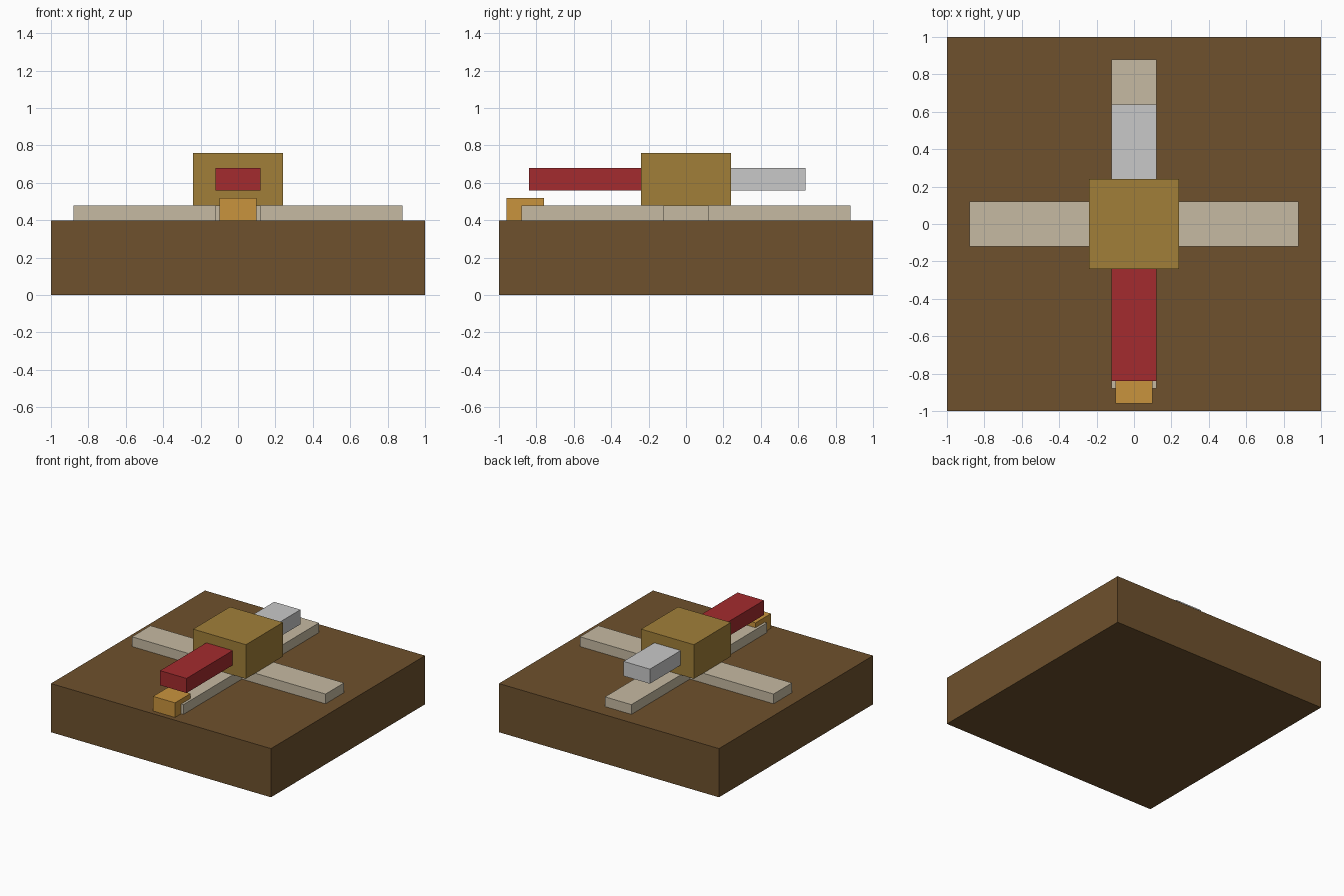
import bpy

if "Cube" in bpy.data.objects:
    bpy.data.objects.remove(bpy.data.objects["Cube"])


def linear(c):
    c /= 255
    return c / 12.92 if c <= 0.04045 else ((c + 0.055) / 1.055) ** 2.4


def material(name, rgb):
    mat = bpy.data.materials.new(name)
    mat.diffuse_color = (*[linear(c) for c in rgb], 1)
    mat.use_nodes = True
    mat.node_tree.nodes["Principled BSDF"].inputs["Base Color"].default_value = mat.diffuse_color
    return mat


def box(name, mat, x, y, z):
    """Box spanning the given (low, high) range on each axis."""
    spans = (x, y, z)
    bpy.ops.mesh.primitive_cube_add(size=1, location=[(a + b) / 2 for a, b in spans])
    ob = bpy.context.object
    ob.name = name
    ob.scale = [b - a for a, b in spans]
    bpy.ops.object.transform_apply(location=False, rotation=False, scale=True)
    ob.data.materials.append(mat)
    return ob


brown = material("dark_wood", (110, 81, 45))
beige = material("pale_stone", (198, 186, 162))
gold = material("old_brass", (161, 127, 57))
red = material("red_paint", (164, 43, 46))
grey = material("light_steel", (201, 201, 201))
orange = material("amber", (201, 148, 61))

# Square base slab
box("base", brown, (-1, 1), (-1, 1), (0, 0.4))

# Crossed flat rails on the base
box("rail_across", beige, (-0.88, 0.88), (-0.12, 0.12), (0.4, 0.48))
box("rail_front", beige, (-0.12, 0.12), (-0.88, -0.12), (0.4, 0.48))
box("rail_back", beige, (-0.12, 0.12), (0.12, 0.88), (0.4, 0.48))

# Central hub with the two-part pointer
box("hub", gold, (-0.24, 0.24), (-0.24, 0.24), (0.48, 0.76))
box("pointer_front", red, (-0.12, 0.12), (-0.84, -0.24), (0.56, 0.68))
box("pointer_back", grey, (-0.12, 0.12), (0.24, 0.64), (0.56, 0.68))

# Marker block at the front end of the rail
box("front_marker", orange, (-0.1, 0.1), (-0.96, -0.76), (0.4, 0.52))
